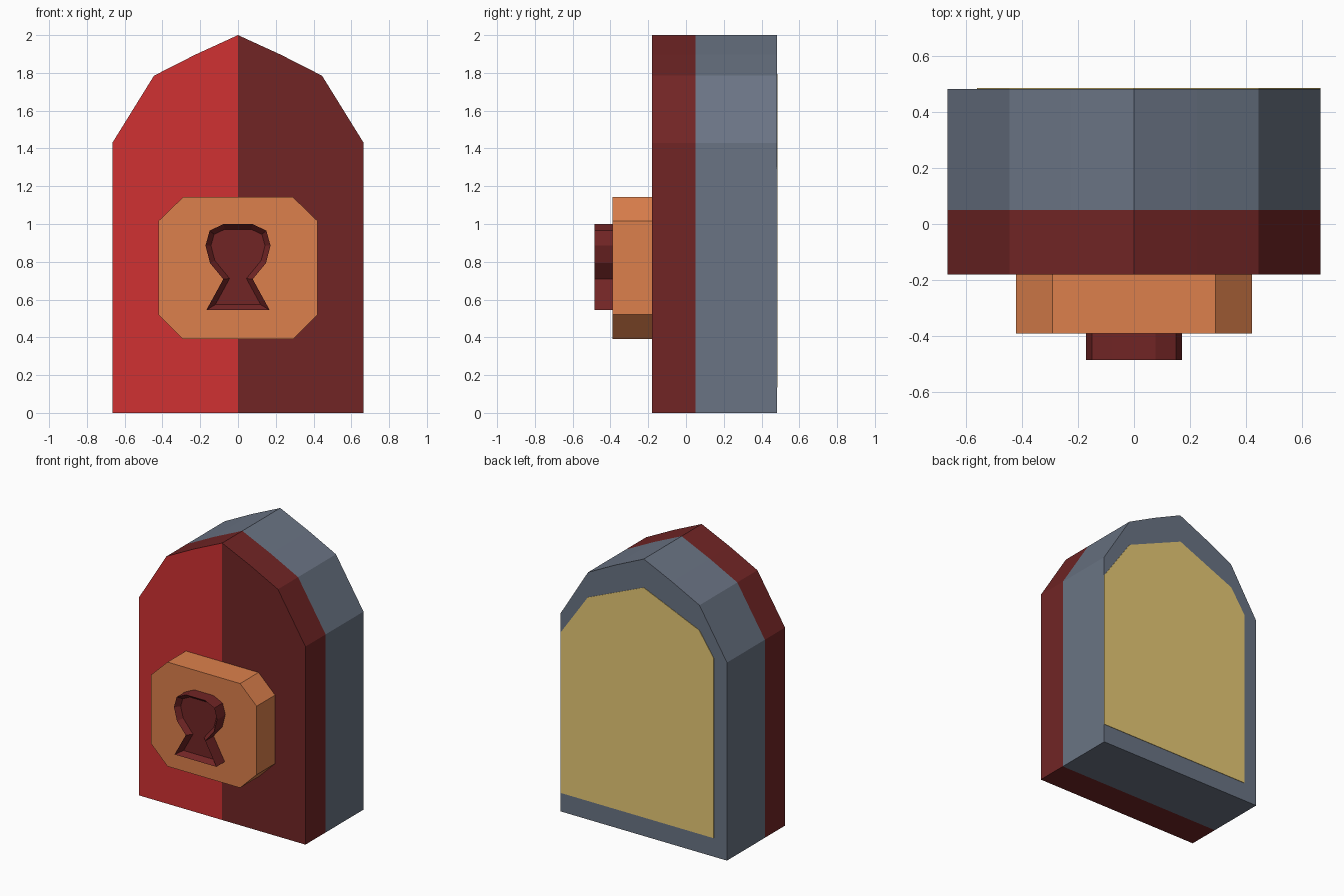
import bpy
import bmesh

if "Cube" in bpy.data.objects:
    bpy.data.objects.remove(bpy.data.objects["Cube"])


def material(name, rgb):
    """Flat material from 8-bit sRGB values."""
    def lin(c):
        c /= 255
        return c / 12.92 if c <= 0.04045 else ((c + 0.055) / 1.055) ** 2.4
    m = bpy.data.materials.new(name)
    m.diffuse_color = (*[lin(c) for c in rgb], 1)
    m.use_nodes = True
    m.node_tree.nodes["Principled BSDF"].inputs["Base Color"].default_value = m.diffuse_color
    return m


bright_red = material("bright red", (208, 49, 50))
dark_red = material("dark red", (113, 37, 37))
slate = material("slate grey", (106, 116, 132))
orange = material("copper orange", (220, 128, 76))
tan = material("tan", (239, 209, 122))


def mirrored(half):
    """Close a right-hand outline (bottom to top) with its mirror image."""
    return half + [(-x, z) for x, z in reversed(half) if x > 0]


def prism(name, outline, y0, y1, mats, front=True, back=True, edit=None):
    """Extrude a counter-clockwise (x, z) outline from y0 (front) to y1."""
    bm = bmesh.new()
    f = [bm.verts.new((x, y0, z)) for x, z in outline]
    b = [bm.verts.new((x, y1, z)) for x, z in outline]
    n = len(outline)
    for i in range(n):
        j = (i + 1) % n
        bm.faces.new((f[i], b[i], b[j], f[j]))
    cap = bm.faces.new(f) if front else None
    if back:
        bm.faces.new(b[::-1])
    if edit:
        bm.normal_update()
        edit(bm, cap)
    me = bpy.data.meshes.new(name)
    bm.to_mesh(me)
    bm.free()
    for m in mats:
        me.materials.append(m)
    ob = bpy.data.objects.new(name, me)
    bpy.context.collection.objects.link(ob)
    return ob


def split_front(bm, cap):
    """Cut down the middle; the left half of the front is the bright colour."""
    bmesh.ops.bisect_plane(bm, geom=bm.verts[:] + bm.edges[:] + bm.faces[:],
                           plane_co=(0, 0, 0), plane_no=(1, 0, 0))
    bm.normal_update()
    for face in bm.faces:
        if face.normal.y < -0.9 and face.calc_center_median().x < 0:
            face.material_index = 1


def sink_front(bm, cap):
    """Sloping recess in the front face."""
    bmesh.ops.inset_region(bm, faces=[cap], thickness=0.028, depth=-0.035,
                           use_even_offset=True)


# Arched body: red front slab and grey rear slab
arch = mirrored([(0.665, 0), (0.665, 1.43), (0.445, 1.785),
                 (0.225, 1.897), (0, 2.0)])
prism("front_slab", arch, -0.18, 0.05, [dark_red, bright_red],
      back=False, edit=split_front)
prism("rear_slab", arch, 0.05, 0.482, [slate], front=False)

# Tan panel on the back, reaching the edge on the +x side only
prism("back_panel", [(-0.56, 0.135), (0.665, 0.135), (0.665, 1.29),
                     (0.445, 1.605), (0, 1.795), (-0.445, 1.605),
                     (-0.56, 1.435)], 0.481, 0.485, [tan], front=False)

# Lock plate with chamfered corners
prism("lock_plate", mirrored([(0.29, 0.39), (0.422, 0.52), (0.422, 1.015),
                              (0.29, 1.143)]), -0.39, -0.18, [orange], back=False)

# Raised keyhole with sunken face
prism("keyhole", mirrored([(0.167, 0.545), (0.078, 0.708), (0.148, 0.793),
                           (0.172, 0.886), (0.15, 0.965), (0.076, 1.0)]),
      -0.485, -0.39, [dark_red], back=False, edit=sink_front)
